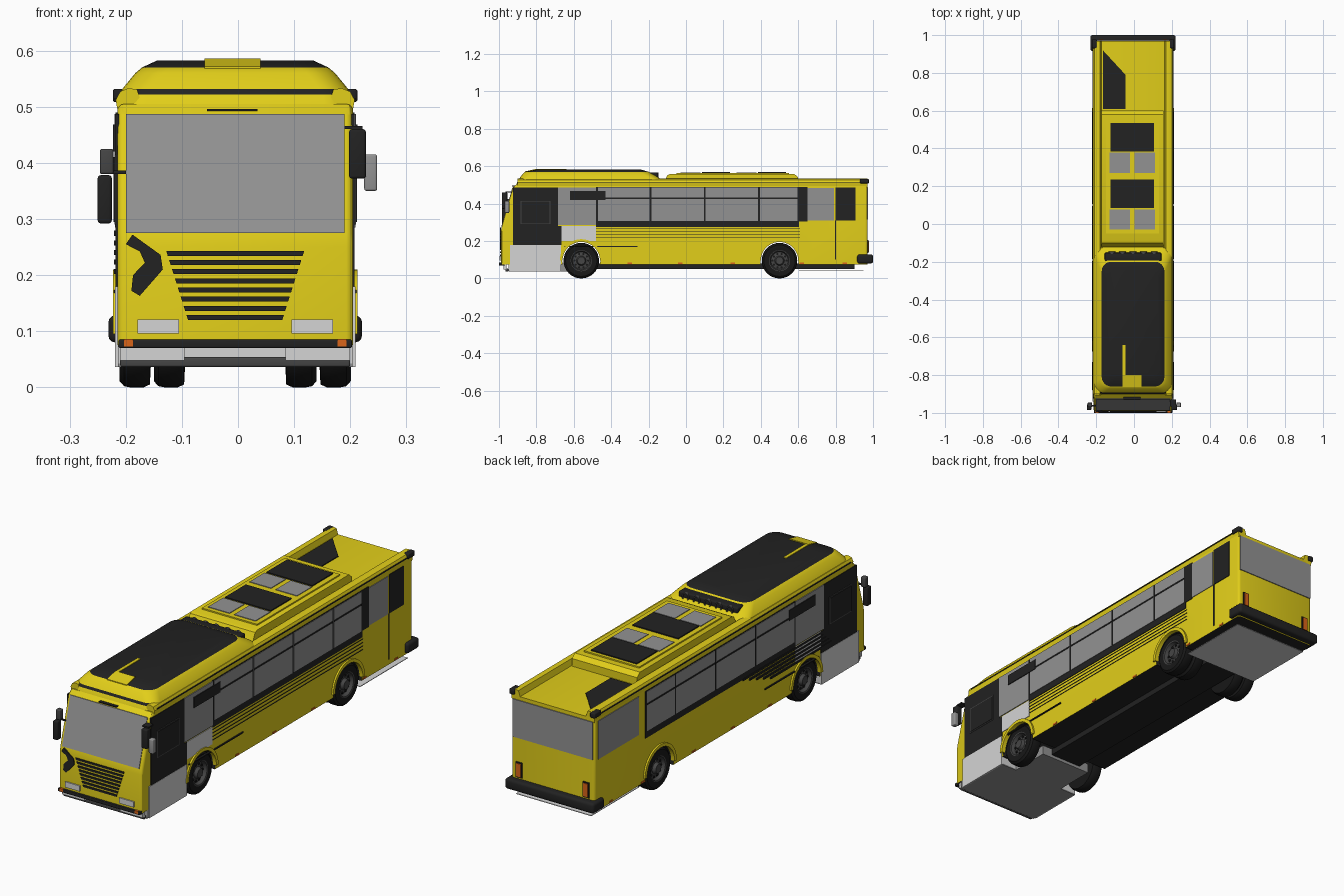
import bpy, bmesh
from math import sin, cos, pi, radians
from mathutils import Matrix, Vector

if "Cube" in bpy.data.objects:
    bpy.data.objects.remove(bpy.data.objects["Cube"])

def material(name, rgb):
    m = bpy.data.materials.new(name)
    m.use_nodes = True
    m.diffuse_color = (*rgb, 1)
    m.node_tree.nodes["Principled BSDF"].inputs["Base Color"].default_value = (*rgb, 1)
    return m

YELLOW = material("yellow paint", (.76, .62, .01))
BLACK = material("black trim", (.016, .016, .016))
GLASS = material("grey glass", (.29, .29, .29))
WHITE = material("light grey panel", (.66, .66, .66))
DARK = material("dark grey metal", (.06, .06, .06))
TYRE = material("tyre rubber", (.009, .009, .009))
ORANGE = material("orange lamp", (.7, .13, .01))

CX, HALF = -.005, .21          # body centre line and half width
FRONT, REAR = -.99, .97
AXLES, HUB_Z = (-.56, .5), .095
made = []

def finish(name, bm, *mats):
    bmesh.ops.recalc_face_normals(bm, faces=bm.faces)
    me = bpy.data.meshes.new(name)
    bm.to_mesh(me)
    bm.free()
    for m in mats:
        me.materials.append(m)
    ob = bpy.data.objects.new(name, me)
    bpy.context.collection.objects.link(ob)
    made.append(ob)
    return ob

def prism_mesh(pts, axis, a, b):
    """Extrude a 2D outline along one axis from a to b."""
    place = {"x": lambda p, t: (t, *p), "y": lambda p, t: (p[0], t, p[1]),
             "z": lambda p, t: (*p, t)}[axis]
    bm = bmesh.new()
    rings = [[bm.verts.new(place(p, t)) for p in pts] for t in (a, b)]
    for r in rings:
        bm.faces.new(r)
    n = len(pts)
    for i in range(n):
        j = (i + 1) % n
        bm.faces.new((rings[0][i], rings[0][j], rings[1][j], rings[1][i]))
    bmesh.ops.recalc_face_normals(bm, faces=bm.faces)
    return bm

def prism(name, mat, pts, axis, a, b):
    return finish(name, prism_mesh(pts, axis, a, b), mat)

def box(name, mat, x, y, z, bevel=0):
    bm = prism_mesh([(x[0], y[0]), (x[1], y[0]), (x[1], y[1]), (x[0], y[1])], "z", *z)
    if bevel:
        bmesh.ops.bevel(bm, geom=bm.edges[:], offset=bevel, segments=3, affect='EDGES', profile=.5)
    return finish(name, bm, mat)

def side_plate(name, mat, s, y0, y1, z0, z1, out=.003):
    x = CX + s * HALF
    return box(name, mat, sorted((x - s * .003, x + s * out)), (y0, y1), (z0, z1))

def front_plate(name, mat, pts, out=.004):
    return prism(name, mat, pts, "y", FRONT - out, FRONT + .002)

def rect(x0, x1, z0, z1):
    return [(x0, z0), (x1, z0), (x1, z1), (x0, z1)]

def arc(cy, cz, r, a0, a1, n):
    return [(cy + r * cos(a0 + (a1 - a0) * i / n), cz + r * sin(a0 + (a1 - a0) * i / n))
            for i in range(n + 1)]

# Body shell: side outline with wheel arches, extruded across the width
outline = [(FRONT, .075)]
for ay in AXLES:
    outline += arc(ay, HUB_Z, .102, pi + .19, -.19, 20)
outline += [(REAR, .075), (REAR, .505), (-.905, .505), (-.925, .487), (-.985, .275), (FRONT, .25)]
bm = prism_mesh(outline, "x", CX - HALF, CX + HALF)
edges = [e for e in bm.edges if abs(e.verts[0].co.x - e.verts[1].co.x) < 1e-4
         and any(abs(f.normal.x) < .5 and (f.normal.z > .1 or abs(f.normal.y) > .9)
                 and abs(f.calc_center_median().y) > .7 or f.normal.z > .9 for f in e.link_faces)]
bmesh.ops.bevel(bm, geom=edges, offset=.012, segments=3, affect='EDGES', profile=.5)
for f in bm.faces:
    c = f.calc_center_median()
    in_arch = any((Vector((c.y - ay, c.z - HUB_Z))).length < .105 for ay in AXLES)
    f.material_index = int(abs(f.normal.x) < .5 and (in_arch or f.normal.z < -.7))
finish("body_shell", bm, YELLOW, BLACK)

# Roof rails, gutters and black rear roof corners
for s, side in ((1, "left"), (-1, "right")):
    rail = [(.208, .485), (.213, .512), (.205, .527), (.19, .533), (.175, .531), (.165, .5)]
    prism(side + "_roof_rail", YELLOW, [(CX + s * x, z) for x, z in rail], "y", -.9, REAR)
    side_plate(side + "_gutter", BLACK, s, -.88, .93, .512, .516, .005)
    x = CX + s * .205
    box(side + "_rear_roof_corner", BLACK, (x - .013, x + .013), (.93, .978), (.508, .532), .005)

# Front roof pod: stacked rounded outlines
def rounded(hx, y0, y1, r, n=6):
    pts = []
    for q, (x, y) in enumerate(((hx - r, y1 - r), (r - hx, y1 - r), (r - hx, y0 + r), (hx - r, y0 + r))):
        pts += arc(x, y, r, q * pi / 2, (q + 1) * pi / 2, n)
    return pts

bm = bmesh.new()
levels = [(.21, -.908, -.12, .497), (.206, -.9, -.125, .522), (.201, -.893, -.135, .532),
          (.178, -.872, -.18, .56), (.166, -.86, -.2, .57), (.14, -.8, -.24, .582)]
rings = [[bm.verts.new((CX + x, y, z)) for x, y in rounded(hx, y0, y1, .05)]
         for hx, y0, y1, z in levels]
for k in range(len(rings) - 1):
    n = len(rings[k])
    for i in range(n):
        j = (i + 1) % n
        f = bm.faces.new((rings[k][i], rings[k][j], rings[k + 1][j], rings[k + 1][i]))
        f.material_index = int(k > 3 or (k == 1 and f.calc_center_median().y < -.87))
bm.faces.new(rings[-1]).material_index = 1
finish("front_roof_pod", bm, YELLOW, BLACK)
prism("pod_front_mark", YELLOW, [(-.862, .572), (-.8, .586), (-.8, .58), (-.862, .566)], "x", -.06, .04)
box("pod_stripe", YELLOW, (-.06, -.045), (-.8, -.64), (.579, .585))

# Lamp row behind the pod
box("lamp_housing", BLACK, (CX - .15, CX + .15), (-.2, -.152), (.53, .566), .006)
def torus_ring(name, mat, centre, r_out, r_in, y0, y1):
    bm = bmesh.new()
    rings = [[bm.verts.new((centre[0] + r * cos(i * pi / 8), y, centre[1] + r * sin(i * pi / 8)))
              for i in range(16)] for r, y in ((r_out, y0), (r_out, y1), (r_in, y1), (r_in, y0))]
    for k in range(4):
        for i in range(16):
            bm.faces.new((rings[k][i], rings[k][(i + 1) % 16],
                          rings[(k + 1) % 4][(i + 1) % 16], rings[(k + 1) % 4][i]))
    finish(name, bm, mat)
for i in range(5):
    torus_ring("roof_lamp_ring", DARK, (CX + (i - 2) * .056, .549), .018, .013, -.16, -.146)

# Middle roof unit with hatches
RX = -.008
prism("roof_unit", YELLOW, [(-.125, .5), (-.1, .552), (-.085, .558), (.58, .558), (.6, .54), (.6, .5)],
      "x", RX - .165, RX + .165)
for y in (-.05, .25):
    box("hatch_frame", YELLOW, (RX - .14, RX + .14), (y, y + .3), (.556, .564))
    box("dark_hatch", BLACK, (RX - .117, RX + .115), (y + .135, y + .285), (.56, .569))
    for x in (-.122, .01):
        box("grey_hatch", GLASS, (RX + x, RX + x + .108), (y + .02, y + .128), (.56, .567))

# Rear roof deck patch
prism("deck_patch", BLACK, [(-.165, .61), (-.045, .61), (-.045, .79), (-.165, .92)], "z", .503, .509)

# Windscreen and nose
prism("windscreen", GLASS, [(-.988, .275), (-.928, .487), (-.92, .487), (-.98, .275)], "x", CX - .195, CX + .195)
for i in range(8):
    z = .12 + .0163 * i
    w0, w1 = (.084 + .038 * (z + d - .12) / .12 for d in (0, .009))
    front_plate("grille_slot", BLACK, [(-w0 - CX * -1, z), (w0 + CX, z), (w1 + CX, z + .009), (-w1 + CX, z + .009)])
front_plate("front_chevron", BLACK, [(-.2, .255), (-.188, .272), (-.138, .236), (-.134, .21),
                                     (-.175, .163), (-.19, .172), (-.187, .2), (-.166, .222), (-.175, .242)])
for s in (1, -1):
    a, b = sorted((CX + s * .1, CX + s * .174))
    front_plate("headlamp", WHITE, rect(a, b, .096, .121), .006)
    a, b = sorted((CX + s * .09, CX + s * .205))
    box("lower_front_panel", WHITE, (a, b), (-.975, -.96), (.048, .08))
    front_plate("front_marker", ORANGE, rect(CX + s * .19 - .008, CX + s * .19 + .008, .073, .086), .0105)
box("front_bumper_strip", BLACK, (CX - .208, CX + .208), (-1, -.97), (.07, .085), .003)
box("upper_wiper", BLACK, (-.055, .035), (-.93, -.915), (.492, .496))

# Under trays
box("front_tray", WHITE, (CX - .209, CX + .209), (-.95, -.668), (.042, .08))
box("front_tray_floor", GLASS, (CX - .209, CX + .209), (-.95, -.668), (.036, .042))
box("front_tray_rear_part", GLASS, (CX - .13, CX + .13), (-.668, -.48), (.036, .08))
box("front_tray_edge", DARK, (CX - .205, CX + .205), (-.965, -.95), (.036, .054), .004)
box("rear_tray", WHITE, (CX - .18, CX + .2), (.605, .95), (.043, .046))
box("chassis", BLACK, (CX - .08, CX + .08), (-.48, .9), (.05, .08))

# Side glazing, panels and stripes
for s, side in ((1, "left"), (-1, "right")):
    side_plate(side + "_window_band", BLACK, s, -.48, .605, .275, .49)
    for y0, y1 in ((-.47, -.195), (-.185, .095), (.105, .385), (.395, .595)):
        side_plate(side + "_window", GLASS, s, y0, y1, .306, .487, .005)
        side_plate(side + "_window_bar", BLACK, s, y0, y1, .426, .433, .007)
    side_plate(side + "_cab_window", GLASS, s, -.685, -.48, .285, .487, .004)
    side_plate(side + "_cab_panel", BLACK, s, -.925, -.685, .18, .487)
    side_plate(side + "_cab_panel_low", BLACK, s, -.685, -.665, .18, .28)
    side_plate(side + "_door_frame", DARK, s, -.885, -.725, .29, .415, .005)
    side_plate(side + "_door_glass", BLACK, s, -.88, -.73, .295, .41, .007)
    side_plate(side + "_blind", BLACK, s, -.62, -.43, .42, .468, .008)
    side_plate(side + "_wheel_panel", WHITE, s, -.665, -.48, .2, .28)
    side_plate(side + "_front_skirt", WHITE, s, -.94, -.668, .036, .18, .004)
    side_plate(side + "_skirt_line", BLACK, s, -.65, -.26, .168, .173, .006)
    for y in (-.3, -.03, .25, .62, .85):
        side_plate(side + "_marker", ORANGE, s, y - .012, y + .012, .078, .086)
    # wheel arch trims and wheels
    for ay in AXLES:
        trim = arc(ay, HUB_Z, .115, pi, 0, 20) + arc(ay, HUB_Z, .1, 0, pi, 20)
        a, b = sorted((CX + s * .2, CX + s * .218))
        prism(side + "_arch_trim", YELLOW, trim, "x", a, b)

side_plate("left_rear_pillar", BLACK, 1, .605, .65, .305, .49)
side_plate("left_rear_window", GLASS, 1, .65, .79, .31, .483)
side_plate("left_rear_panel", BLACK, 1, .8, .905, .31, .487)
side_plate("left_rear_door_gap", BLACK, 1, .796, .801, .1, .31)
side_plate("right_rear_window", GLASS, -1, .65, .945, .31, .485)
for i in range(4):
    side_plate("left_pinstripe", BLACK, 1, -.48, .61, .215 + i * .016, .218 + i * .016, .002)
for i in range(5):
    side_plate("right_stripe", BLACK, -1, -.66 - i * .02, -.1 - i * .05, .27 - i * .017, .279 - i * .017, .006)

# Rear end
box("rear_window", GLASS, (CX - .203, CX + .203), (REAR - .003, REAR + .004), (.315, .488))
box("rear_bumper", BLACK, (CX - .226, CX + .226), (.915, 1), (.08, .128), .012)
for s in (1, -1):
    x = CX + s * .17
    box("tail_lamp_frame", BLACK, (x - .016, x + .016), (.968, .975), (.135, .205))
    box("tail_lamp", ORANGE, (x - .011, x + .011), (.968, .978), (.14, .2))

# Wheels: revolved profile of radius and distance inward from the outer face
def wheel(name, x, y, s, rim):
    profile = [(0, .004), (.02, .002), (.026, .016), (.046, .02), (.052, .004), (.057, .002),
               (.084, .002), (.093, .01), (.095, .02), (.095, .045), (.09, .056), (.05, .058), (0, .058)]
    bm = bmesh.new()
    vs = [bm.verts.new((x - s * d, y, HUB_Z + r)) for r, d in profile]
    es = [bm.edges.new(p) for p in zip(vs, vs[1:])]
    bmesh.ops.spin(bm, geom=vs + es, cent=(x, y, HUB_Z), axis=(1, 0, 0), angle=2 * pi, steps=32)
    bmesh.ops.remove_doubles(bm, verts=bm.verts, dist=1e-5)
    for f in bm.faces:
        c = f.calc_center_median()
        f.material_index = int(rim and Vector((c.y - y, c.z - HUB_Z)).length < .055 and abs(c.x - x) < .03)
    finish(name, bm, TYRE, DARK)
    for i in range(10 if rim else 0):
        a = i * pi / 5
        bm = bmesh.new()
        bmesh.ops.create_cone(bm, cap_ends=True, segments=8, radius1=.006, radius2=.006, depth=.006,
                              matrix=Matrix.Translation((x - s * .018, y + .037 * cos(a), HUB_Z + .037 * sin(a)))
                              @ Matrix.Rotation(pi / 2, 4, 'Y'))
        finish(name + "_vent", bm, TYRE)

for s, side in ((1, "left"), (-1, "right")):
    for ay, end in zip(AXLES, ("front", "rear")):
        wheel(side + "_" + end + "_wheel", CX + s * .208, ay, s, True)
        if end == "rear":
            wheel(side + "_inner_rear_wheel", CX + s * .147, ay, s, False)
for ay in AXLES:
    box("axle", BLACK, (CX - .15, CX + .15), (ay - .015, ay + .015), (.08, .11))

# Mirrors with arms
box("right_mirror", BLACK, (-.25, -.225), (-.985, -.955), (.292, .378), .005)
box("right_upper_mirror", DARK, (-.246, -.222), (-.97, -.945), (.38, .425), .004)
box("right_mirror_arm", BLACK, (-.245, -.2), (-.965, -.958), (.38, .386))
box("left_mirror", BLACK, (.198, .228), (-.985, -.955), (.372, .46), .005)
box("left_outer_mirror", GLASS, (.225, .248), (-.97, -.945), (.35, .415), .004)
box("left_mirror_arm", BLACK, (.19, .222), (-.965, -.93), (.46, .466))

# Smooth shading with sharp edges kept
for ob in made:
    ob.select_set(True)
bpy.context.view_layer.objects.active = made[0]
bpy.ops.object.shade_smooth_by_angle(angle=radians(30))
